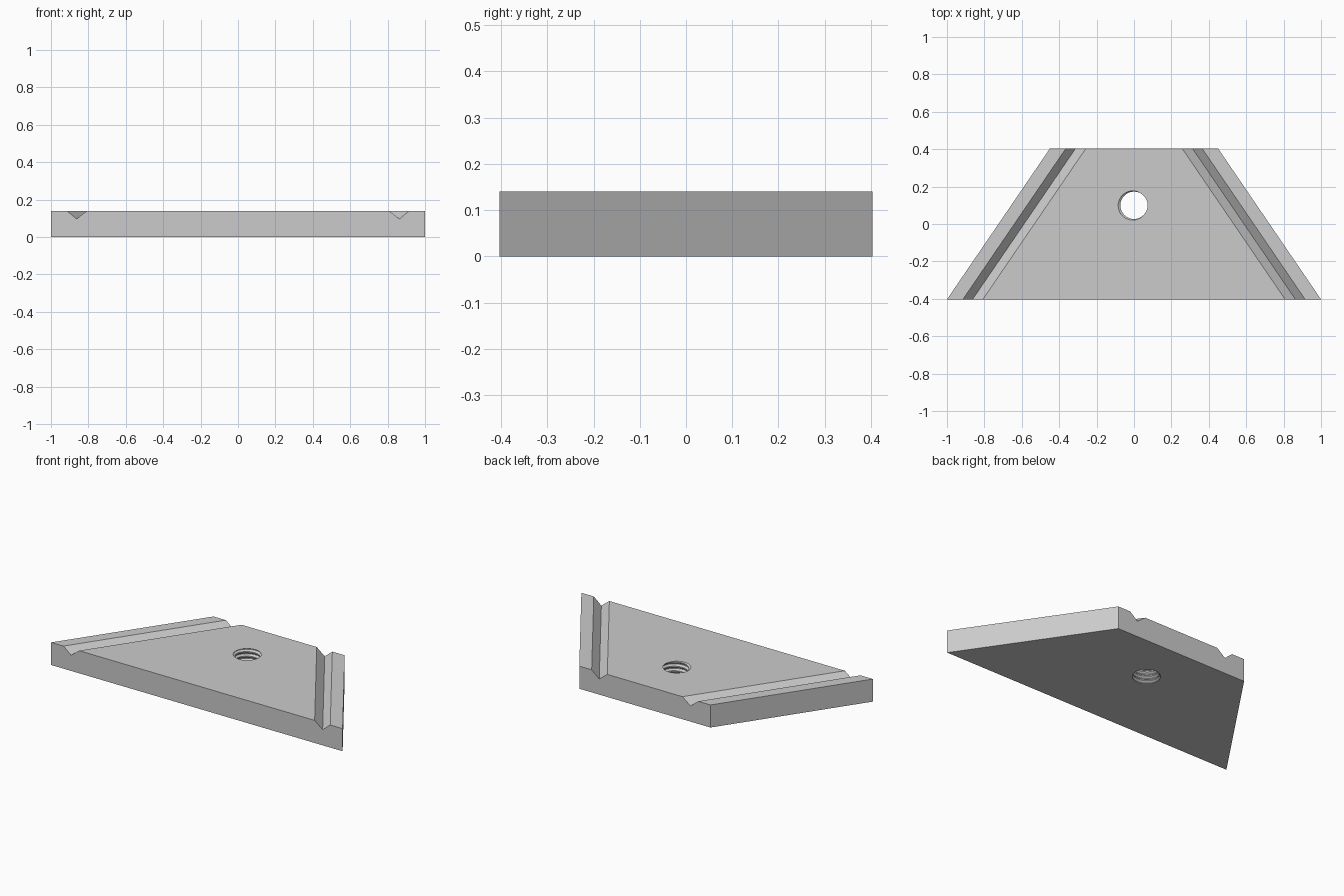
import bpy, bmesh, math

default = bpy.data.objects.get("Cube")
if default:
    bpy.data.objects.remove(default, do_unlink=True)

HEIGHT, HALF_DEPTH, TAPER = 0.14, 0.403, 0.55

grey = bpy.data.materials.new("plain grey")
grey.use_nodes = True
grey.diffuse_color = (0.6, 0.6, 0.6, 1)
grey.node_tree.nodes["Principled BSDF"].inputs["Base Color"].default_value = (0.6, 0.6, 0.6, 1)


def make_object(name, bm):
    bmesh.ops.recalc_face_normals(bm, faces=bm.faces)
    mesh = bpy.data.meshes.new(name)
    bm.to_mesh(mesh)
    bm.free()
    mesh.materials.append(grey)
    obj = bpy.data.objects.new(name, mesh)
    bpy.context.collection.objects.link(obj)
    return obj


# Tapered plate: mirrored end profile with a V groove along each slanted side
half = [(1, 0), (1, HEIGHT), (0.915, HEIGHT), (0.863, 0.097), (0.808, HEIGHT)]
profile = half + [(-x, z) for x, z in reversed(half)]
bm = bmesh.new()
front = [bm.verts.new((x, -HALF_DEPTH, z)) for x, z in profile]
back = [bm.verts.new((x - math.copysign(TAPER, x), HALF_DEPTH, z)) for x, z in profile]
bm.faces.new(front)
bm.faces.new(back[::-1])
for i in range(len(profile)):
    j = (i + 1) % len(profile)
    bm.faces.new((front[i], front[j], back[j], back[i]))
plate = make_object("tapered_plate", bm)

# Threaded cutter: a right-handed helical grid, closed by a fan at each end
SEGMENTS, PITCH, START = 40, 0.028, 3.35
CENTRE_Y, CREST, ROOT = 0.1, 0.073, 0.085
tooth = [(-0.06, ROOT), (0.06, ROOT), (0.375, CREST), (0.625, CREST)]
rows = [(turn + offset, r) for turn in range(-8, 3) for offset, r in tooth]
step = len(tooth)

bm = bmesh.new()
columns = []
for i in range(SEGMENTS):
    a = math.tau * i / SEGMENTS
    columns.append([bm.verts.new((r * math.cos(a), CENTRE_Y + r * math.sin(a),
                                  HEIGHT + PITCH * ((a - START) / math.tau + t)))
                    for t, r in rows])
# The seam column is the first one moved up by a full turn
columns.append(columns[0][step:])
count = len(rows) - step
columns = [c[:count] if i else c for i, c in enumerate(columns)]
for c in columns[1:-1]:
    assert len(c) == count
for a, b in zip(columns, columns[1:]):
    for k in range(count - 1):
        bm.faces.new((a[k], b[k], b[k + 1], a[k + 1]))

low = bm.verts.new((0, CENTRE_Y, -0.3))
high = bm.verts.new((0, CENTRE_Y, HEIGHT + 0.3))
first = columns[0]
bottom = [c[0] for c in columns] + first[step - 1:0:-1]
top = [c[count - 1] for c in columns] + first[count + step - 2:count - 1:-1]
for apex, loop in ((low, bottom), (high, top)):
    for a, b in zip(loop, loop[1:] + loop[:1]):
        bm.faces.new((a, b, apex))
cutter = make_object("thread_cutter", bm)
cutter.hide_render = True

# Cut the threaded hole and bake the result
cut = plate.modifiers.new("threaded hole", 'BOOLEAN')
cut.operation = 'DIFFERENCE'
cut.solver = 'EXACT'
cut.object = cutter
bpy.context.view_layer.objects.active = plate
bpy.ops.object.modifier_apply(modifier=cut.name)
bpy.data.objects.remove(cutter, do_unlink=True)
